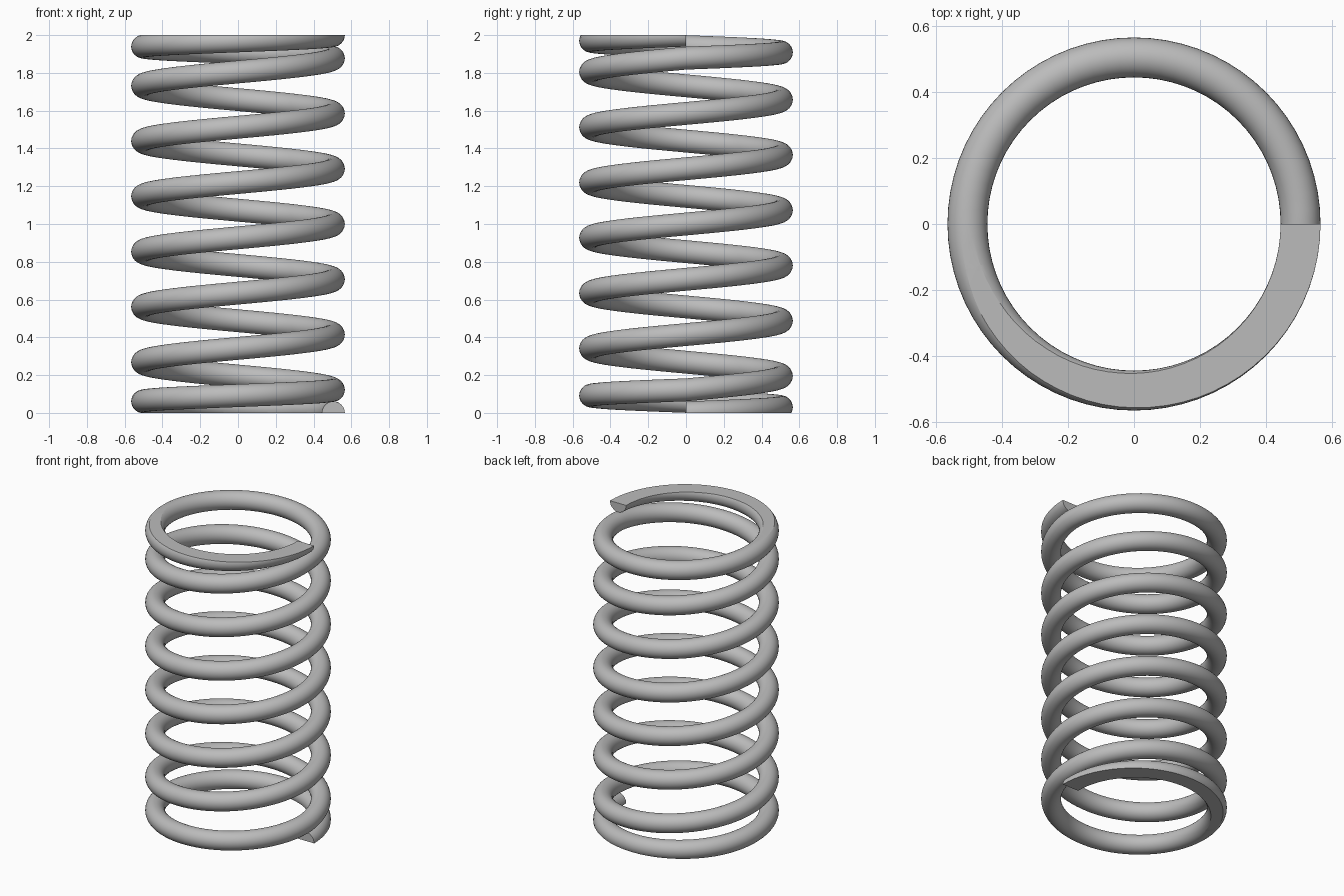
import bpy
import bmesh
import math

default_cube = bpy.data.objects.get("Cube")
if default_cube:
    bpy.data.objects.remove(default_cube, do_unlink=True)

HEIGHT = 2.0
COIL_RADIUS = 0.505
WIRE_RADIUS = 0.0605
END_PITCH = 0.122        # closed turn at each end
TURNS = 8
STEPS = 72               # sections per turn
SIDES = 32               # points around the wire
OPEN_PITCH = (HEIGHT - 2 * END_PITCH) / (TURNS - 2)


def wire_height(turn):
    """Centre height of the wire: closed end turns, open turns between."""
    if turn < 1:
        return turn * END_PITCH
    if turn > TURNS - 1:
        return HEIGHT - (TURNS - turn) * END_PITCH
    return END_PITCH + (turn - 1) * OPEN_PITCH


def wire_section(bm, turn):
    """One round section of wire, standing upright at its place on the coil."""
    angle = math.tau * turn
    ring = []
    for i in range(SIDES):
        a = math.tau * i / SIDES
        r = COIL_RADIUS + WIRE_RADIUS * math.cos(a)
        z = wire_height(turn) + WIRE_RADIUS * math.sin(a)
        ring.append(bm.verts.new((r * math.cos(angle), r * math.sin(angle), z)))
    return ring


def grind_flat(bm, z, normal):
    """Cut the coil level at height z and close the cut with a flat face."""
    geom = bm.verts[:] + bm.edges[:] + bm.faces[:]
    cut = bmesh.ops.bisect_plane(bm, geom=geom, dist=1e-5, plane_co=(0, 0, z),
                                 plane_no=(0, 0, normal), clear_outer=True)
    edges = [e for e in cut["geom_cut"]
             if isinstance(e, bmesh.types.BMEdge) and e.is_boundary]
    bmesh.ops.triangle_fill(bm, edges=edges, use_beauty=True,
                            normal=(0, 0, normal))


# Sweep the wire along the coil
bm = bmesh.new()
rings = [wire_section(bm, s / STEPS) for s in range(TURNS * STEPS + 1)]
for a, b in zip(rings, rings[1:]):
    for i in range(SIDES):
        j = (i + 1) % SIDES
        bm.faces.new((a[i], b[i], b[j], a[j]))

# Square wire ends, then ground flat seats at bottom and top
bm.faces.new(rings[0])
bm.faces.new(rings[-1])
grind_flat(bm, 0.0, -1)
grind_flat(bm, HEIGHT, 1)
bmesh.ops.recalc_face_normals(bm, faces=bm.faces[:])

mesh = bpy.data.meshes.new("coil_spring")
bm.to_mesh(mesh)
bm.free()
spring = bpy.data.objects.new("coil_spring", mesh)
bpy.context.collection.objects.link(spring)

# Plain grey steel
steel = bpy.data.materials.new("grey_steel")
steel.use_nodes = True
colour = (0.5, 0.5, 0.5, 1.0)
steel.diffuse_color = colour
steel.node_tree.nodes["Principled BSDF"].inputs["Base Color"].default_value = colour
mesh.materials.append(steel)

# Smooth wire, crisp ground edges
bpy.ops.object.select_all(action="DESELECT")
spring.select_set(True)
bpy.context.view_layer.objects.active = spring
bpy.ops.object.shade_smooth_by_angle(angle=math.radians(25))
